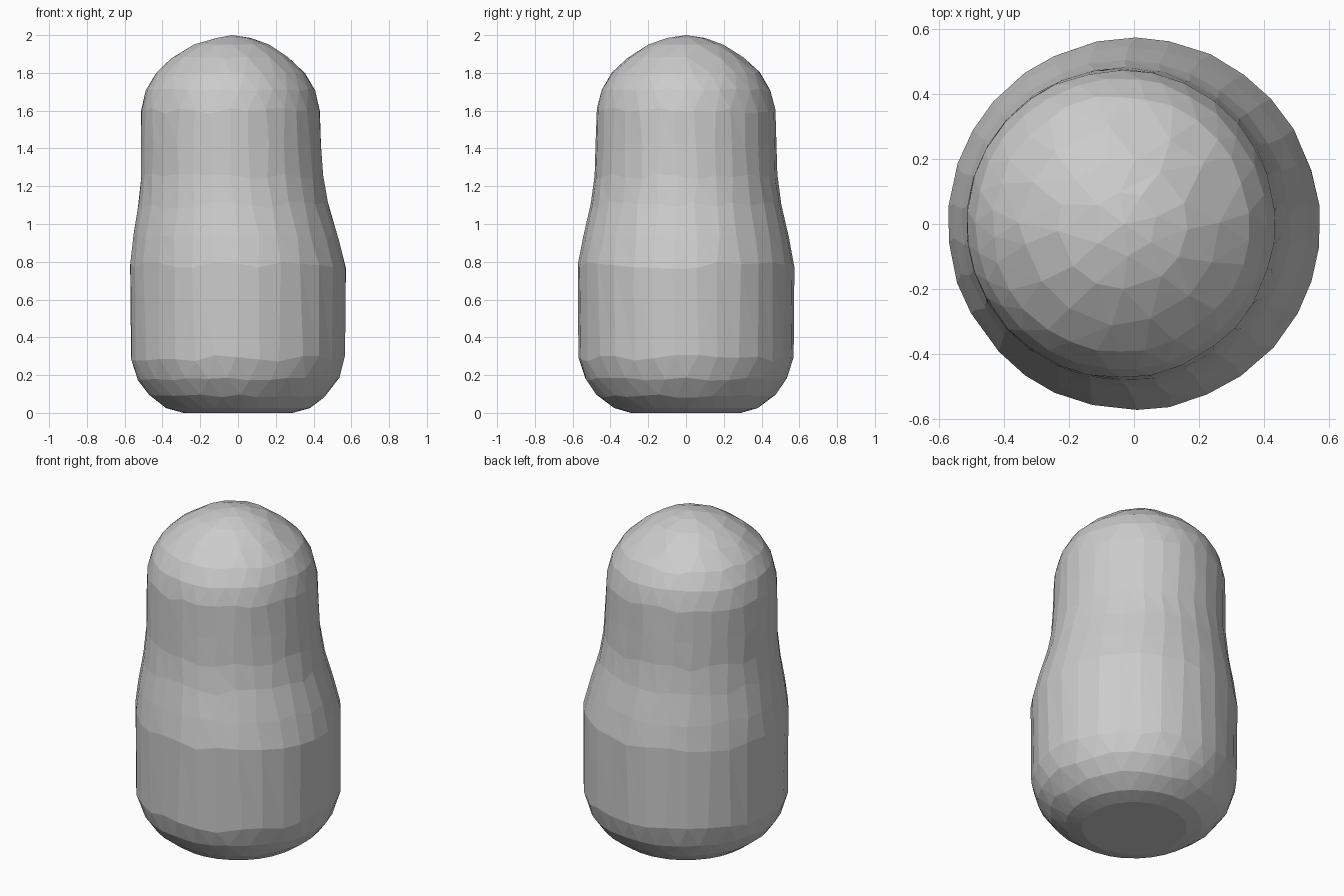
import bpy, bmesh, math, random

if "Cube" in bpy.data.objects:
    bpy.data.objects.remove(bpy.data.objects["Cube"], do_unlink=True)

random.seed(4)
SIDES = 30

# Outline from base to crown: height, sideways centre, radius
PROFILE = [(0, 0, .29), (.025, 0, .38), (.09, 0, .47), (.18, 0, .535), (.29, 0, .57),
           (.78, 0, .574), (.93, -.012, .545), (1.1, -.025, .505), (1.25, -.031, .484),
           (1.42, -.037, .479), (1.6, -.04, .475), (1.71, -.04, .448), (1.8, -.04, .395),
           (1.88, -.04, .31), (1.95, -.035, .2), (1.985, -.03, .1)]


def outline(z):
    """Centre and radius of the body at height z."""
    for (z0, c0, r0), (z1, c1, r1) in zip(PROFILE, PROFILE[1:]):
        if z <= z1:
            t = max(0, (z - z0) / (z1 - z0))
            return c0 + t * (c1 - c0), r0 + t * (r1 - r0)
    return PROFILE[-1][1:]


def ring(bm, z, turn, wobble):
    verts = []
    for i in range(SIDES):
        a = math.tau * (i + turn + random.uniform(-.12, .12)) / SIDES
        h = z + random.uniform(-wobble, wobble)
        c, r = outline(h)
        verts.append(bm.verts.new((c + r * math.cos(a), r * math.sin(a), h)))
    return verts


# Faceted rounded body: staggered rings joined by triangles
bm = bmesh.new()
rings, turn = [], 0
for z, c, r in PROFILE:
    if z < .3 or z > 1.65:
        turn += .5
    wobble = .018 if .2 < z < 1.65 else .008 if .05 < z < 1.9 else 0
    rings.append(ring(bm, z, turn, wobble))
for a, b in zip(rings, rings[1:]):
    for j in range(SIDES):
        k = (j + 1) % SIDES
        bm.faces.new((a[j], a[k], b[j]))
        bm.faces.new((a[k], b[k], b[j]))

# Flat base and crown tip
bm.faces.new(list(reversed(rings[0])))
tip = bm.verts.new((-.03, 0, 2))
for j in range(SIDES):
    bm.faces.new((rings[-1][j], rings[-1][(j + 1) % SIDES], tip))

# Fewer, larger facets towards the crown
crown = [v for v in bm.verts if v.co.z > 1.85]
bmesh.ops.remove_doubles(bm, verts=crown, dist=.07)
bmesh.ops.recalc_face_normals(bm, faces=bm.faces)

mesh = bpy.data.meshes.new("rounded_body")
bm.to_mesh(mesh)
bm.free()
body = bpy.data.objects.new("rounded_body", mesh)
bpy.context.collection.objects.link(body)

# Plain grey material
grey = bpy.data.materials.new("plain_grey")
grey.use_nodes = True
grey.diffuse_color = (.6, .6, .6, 1)
grey.node_tree.nodes["Principled BSDF"].inputs["Base Color"].default_value = (.6, .6, .6, 1)
mesh.materials.append(grey)
